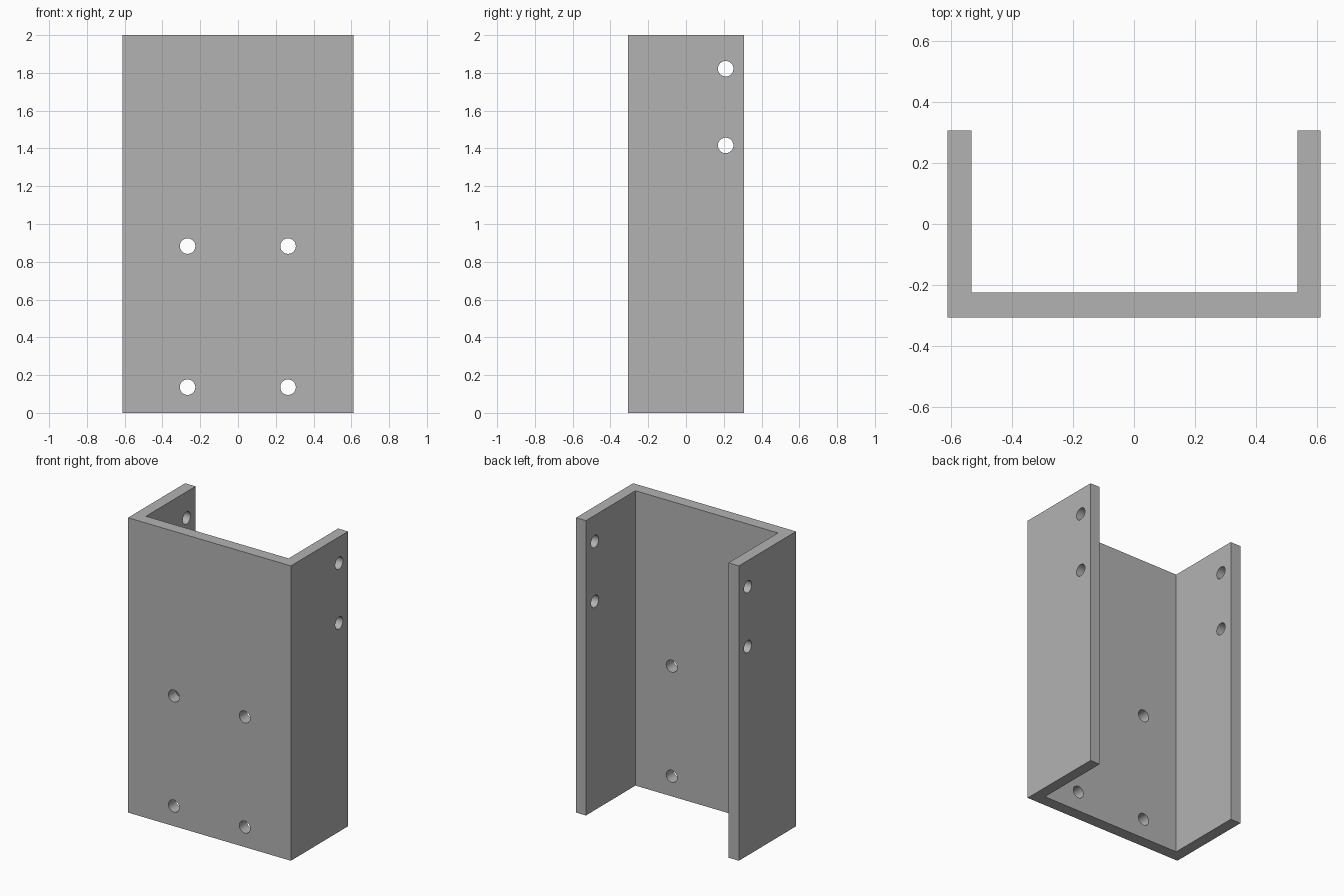
import bpy
import bmesh
from math import pi
from mathutils import Matrix

cube = bpy.data.objects.get("Cube")
if cube:
    bpy.data.objects.remove(cube, do_unlink=True)

# Plain grey metal
grey = bpy.data.materials.new("grey_metal")
grey.use_nodes = True
colour = (0.45, 0.45, 0.45, 1)
grey.diffuse_color = colour
grey.node_tree.nodes["Principled BSDF"].inputs["Base Color"].default_value = colour

HALF_WIDTH, HALF_DEPTH, HEIGHT = 0.611, 0.306, 2.0
INNER_LEFT, INNER_RIGHT, INNER_FRONT = 0.537, -0.533, -0.225
HOLE_RADIUS = 0.041


def add_object(name, bm):
    bmesh.ops.recalc_face_normals(bm, faces=bm.faces)
    mesh = bpy.data.meshes.new(name)
    bm.to_mesh(mesh)
    bm.free()
    mesh.materials.append(grey)
    obj = bpy.data.objects.new(name, mesh)
    bpy.context.collection.objects.link(obj)
    return obj


def add_drill(bm, centre, axis, length):
    turn = Matrix.Rotation(pi / 2, 4, axis)
    bmesh.ops.create_cone(bm, cap_ends=True, segments=48, radius1=HOLE_RADIUS,
                          radius2=HOLE_RADIUS, depth=length,
                          matrix=Matrix.Translation(centre) @ turn)


# Channel: a U profile raised to full height
profile = [(-HALF_WIDTH, -HALF_DEPTH), (HALF_WIDTH, -HALF_DEPTH),
           (HALF_WIDTH, HALF_DEPTH), (INNER_LEFT, HALF_DEPTH),
           (INNER_LEFT, INNER_FRONT), (INNER_RIGHT, INNER_FRONT),
           (INNER_RIGHT, HALF_DEPTH), (-HALF_WIDTH, HALF_DEPTH)]
bm = bmesh.new()
base = bm.faces.new([bm.verts.new((x, y, 0)) for x, y in profile])
raised = bmesh.ops.extrude_face_region(bm, geom=[base], use_keep_orig=True)
top = [v for v in raised["geom"] if isinstance(v, bmesh.types.BMVert)]
bmesh.ops.translate(bm, vec=(0, 0, HEIGHT), verts=top)
channel = add_object("channel_bracket", bm)

# Bolt holes: four through the web, two through both flanges
bm = bmesh.new()
for x in (-0.267, 0.265):
    for z in (0.136, 0.883):
        add_drill(bm, (x, -0.27, z), "X", 0.3)
for z in (1.416, 1.822):
    add_drill(bm, (0, 0.21, z), "Y", 1.6)
drills = add_object("hole_cutter", bm)
drills.hide_render = True

cut = channel.modifiers.new("bolt_holes", "BOOLEAN")
cut.operation = "DIFFERENCE"
cut.solver = "EXACT"
cut.object = drills
bpy.context.view_layer.objects.active = channel
channel.select_set(True)
drills.select_set(False)
bpy.ops.object.modifier_apply(modifier=cut.name)
bpy.data.objects.remove(drills, do_unlink=True)

# Smooth hole walls, sharp plate edges
bpy.ops.object.shade_smooth_by_angle(angle=pi / 6)
